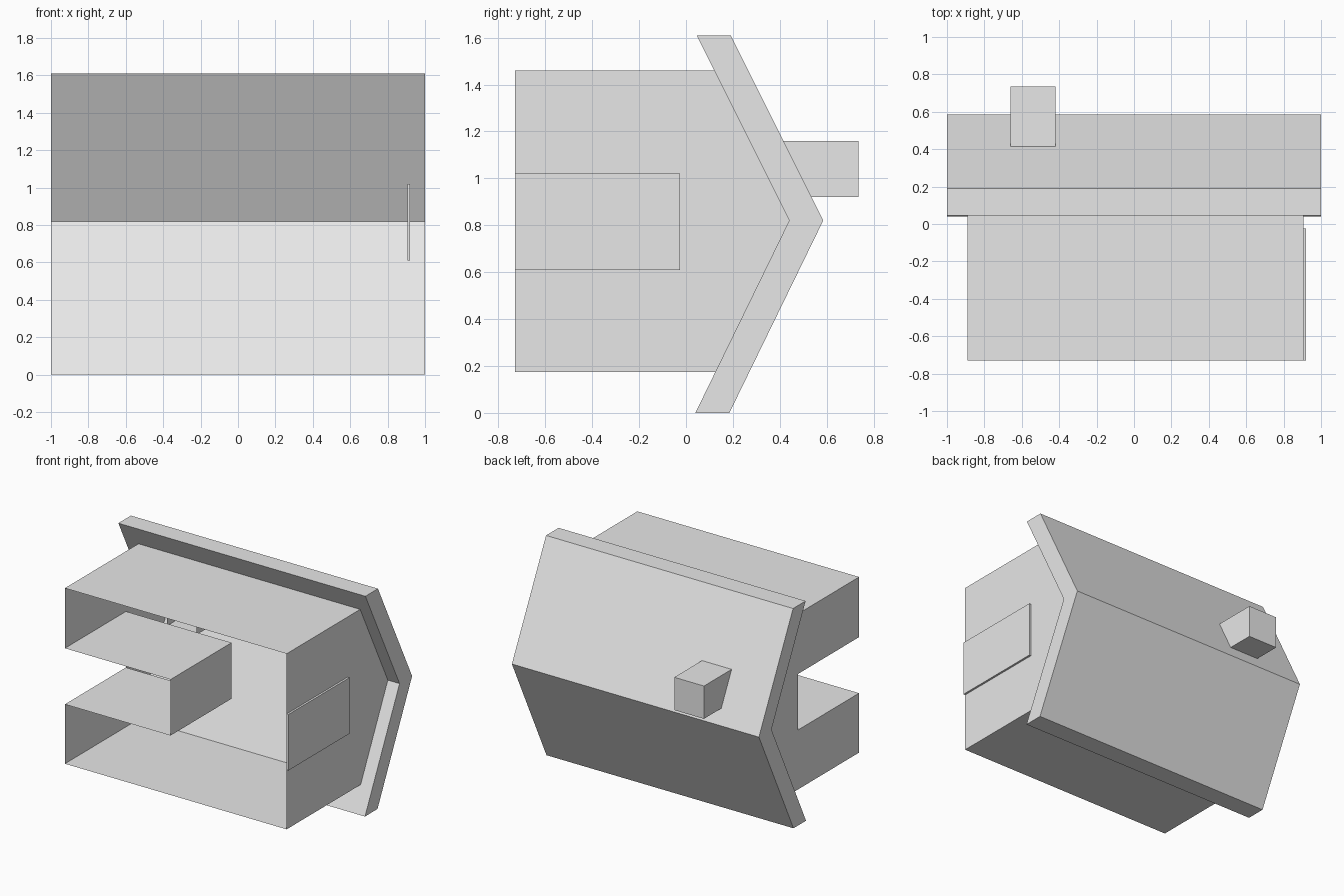
import bpy, bmesh

cube = bpy.data.objects.get("Cube")
if cube:
    bpy.data.objects.remove(cube, do_unlink=True)

grey = bpy.data.materials.new("plain_grey")
grey.use_nodes = True
colour = (0.8, 0.8, 0.8, 1)
grey.diffuse_color = colour
grey.node_tree.nodes["Principled BSDF"].inputs["Base Color"].default_value = colour


def finish(name, bm):
    mesh = bpy.data.meshes.new(name)
    bm.to_mesh(mesh)
    bm.free()
    mesh.materials.append(grey)
    obj = bpy.data.objects.new(name, mesh)
    bpy.context.collection.objects.link(obj)
    return obj


def add_face(bm, points):
    return bm.faces.new([bm.verts.new(p) for p in points])


def gable(bm, x, profile):
    """Flat wall across x from a (y, z) profile."""
    return add_face(bm, [(x, y, z) for y, z in profile])


def prism(name, profile, x0, x1):
    """Closed solid: a (y, z) profile swept along x."""
    bm = bmesh.new()
    wall = gable(bm, x0, profile)
    swept = bmesh.ops.extrude_face_region(bm, geom=[wall], use_keep_orig=True)
    moved = [v for v in swept["geom"] if isinstance(v, bmesh.types.BMVert)]
    bmesh.ops.translate(bm, vec=(x1 - x0, 0, 0), verts=moved)
    bmesh.ops.recalc_face_normals(bm, faces=bm.faces)
    return finish(name, bm)


def box(name, low, high, open_sides=()):
    """Box between two corners, leaving out sides such as (axis, sign)."""
    bm = bmesh.new()
    bmesh.ops.create_cube(bm, size=1)
    bm.normal_update()
    unwanted = [f for f in bm.faces
                if any(f.normal[axis] * sign > 0.5 for axis, sign in open_sides)]
    bmesh.ops.delete(bm, geom=unwanted, context='FACES')
    for v in bm.verts:
        v.co = [high[i] if v.co[i] > 0 else low[i] for i in range(3)]
    return finish(name, bm)


LEFT, RIGHT = -0.89, 0.905
BASE, EAVE = -0.73, 0.13
LOW, HIGH, RIDGE = 0.175, 1.46, 0.82
DOOR_LOW, DOOR_HIGH, DOOR_TOP = 0.61, 1.02, -0.025

# Thin-walled house body, open at its base
bm = bmesh.new()
outline = [(BASE, LOW), (EAVE, LOW), (0.44, RIDGE), (EAVE, HIGH), (BASE, HIGH)]
doorway = [(BASE, DOOR_HIGH), (DOOR_TOP, DOOR_HIGH),
           (DOOR_TOP, DOOR_LOW), (BASE, DOOR_LOW)]
gable(bm, RIGHT, outline)
gable(bm, LEFT, list(reversed(outline + doorway)))
add_face(bm, [(LEFT, BASE, HIGH), (RIGHT, BASE, HIGH),
              (RIGHT, EAVE, HIGH), (LEFT, EAVE, HIGH)])
add_face(bm, [(LEFT, EAVE, LOW), (RIGHT, EAVE, LOW),
              (RIGHT, BASE, LOW), (LEFT, BASE, LOW)])
finish("house_body", bm)

# Recess running inward from the doorway
box("doorway_recess", (LEFT, BASE, DOOR_LOW), (-0.035, DOOR_TOP, DOOR_HIGH),
    open_sides=[(0, -1), (1, -1), (1, 1)])

# Door plate on the opposite gable
box("door_plate", (RIGHT, BASE, DOOR_LOW), (0.92, DOOR_TOP, DOOR_HIGH))

# Chevron roof slab
prism("roof", [(0.04, 0), (0.185, 0), (0.585, RIDGE), (0.19, 1.61),
               (0.045, 1.61), (0.44, RIDGE)], -1, 1)

# Chimney passing through the roof, open at its inner end
box("chimney", (-0.66, 0.12, 0.92), (-0.42, 0.735, 1.16), open_sides=[(1, -1)])
